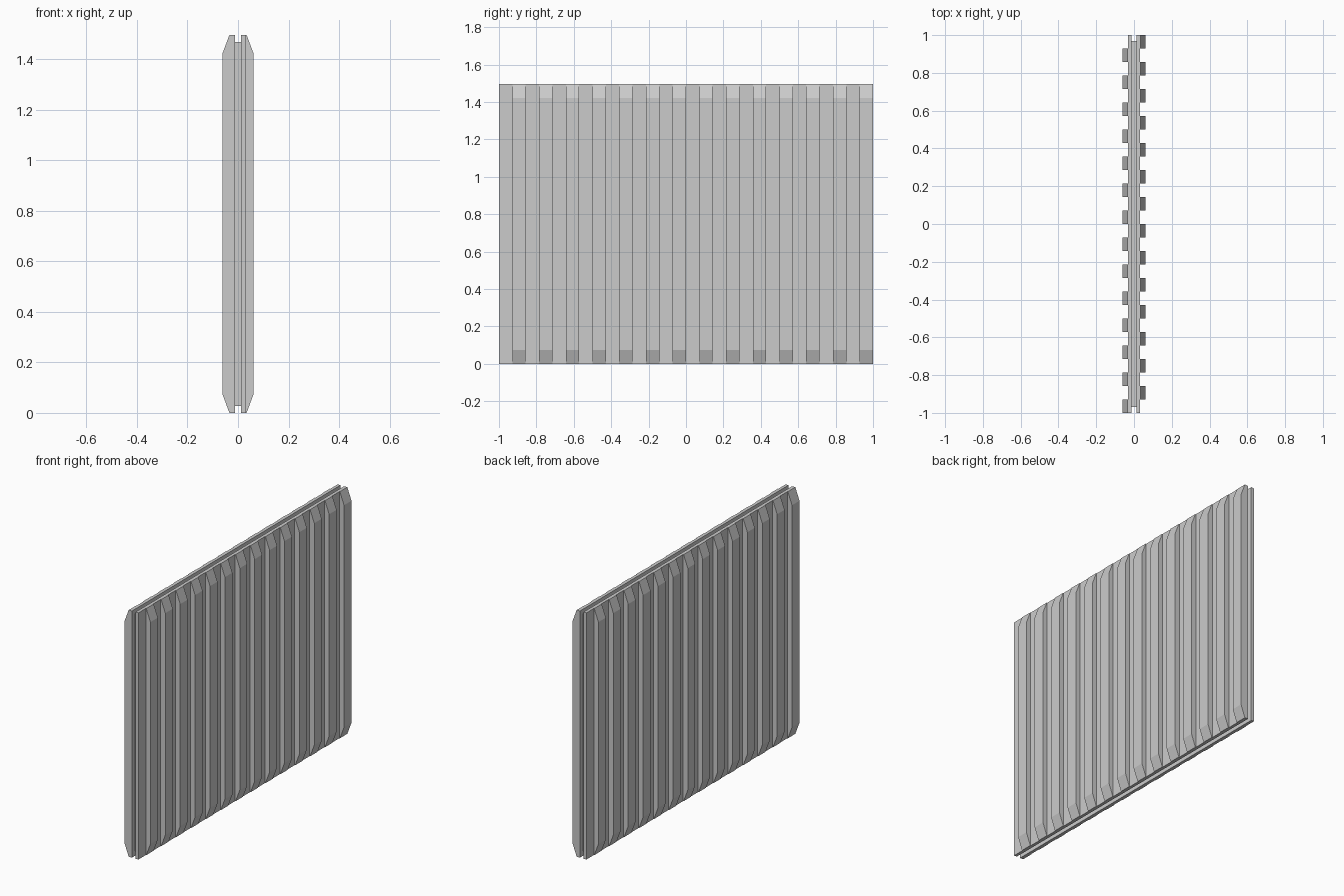
import bpy, bmesh, math
from mathutils import Matrix

if "Cube" in bpy.data.objects:
    bpy.data.objects.remove(bpy.data.objects["Cube"])

H = 1.497            # panel height
COUNT = 14           # ribs per side
PITCH = 2.0 / COUNT
GAP, FACE, OUT = 0.012, 0.031, 0.062   # groove half width, sheet face, rib face
TIP, BEVEL = 0.034, 0.075              # rib end: depth left and bevel length


def add_object(name, bm):
    bmesh.ops.recalc_face_normals(bm, faces=bm.faces)
    mesh = bpy.data.meshes.new(name)
    bm.to_mesh(mesh)
    bm.free()
    obj = bpy.data.objects.new(name, mesh)
    bpy.context.collection.objects.link(obj)
    return obj


def prism(bm, profile, y0, y1):
    """Extrude an x-z profile along y."""
    face = bm.faces.new([bm.verts.new((x, y0, z)) for x, z in profile])
    ext = bmesh.ops.extrude_face_region(bm, geom=[face])
    verts = [v for v in ext["geom"] if isinstance(v, bmesh.types.BMVert)]
    bmesh.ops.translate(bm, verts=verts, vec=(0, y1 - y0, 0))


def rect(x0, x1, z0, z1):
    return [(x0, z0), (x1, z0), (x1, z1), (x0, z1)]


# Recessed core between the two sheets
core = bmesh.new()
prism(core, rect(-GAP, GAP, 0.028, H - 0.028), -0.97, 0.97)
add_object("core", core)

# The two sides are the same part turned half round, so the ribs alternate
rib_profile = [(FACE, 0), (TIP, 0), (OUT, BEVEL), (OUT, H - BEVEL), (TIP, H), (FACE, H)]
for side, angle in (("right", 0), ("left", math.pi)):
    turn = Matrix.Rotation(angle, 4, 'Z')

    # Flat sheet
    sheet = bmesh.new()
    prism(sheet, rect(GAP, FACE, 0, H), -1, 1)
    sheet.transform(turn)
    add_object(side + "_sheet", sheet)

    # Vertical ribs with bevelled ends
    ribs = bmesh.new()
    for i in range(COUNT):
        y1 = -1 + (i + 1) * PITCH
        prism(ribs, rib_profile, y1 - PITCH / 2, y1)
    ribs.transform(turn)
    add_object(side + "_ribs", ribs)
